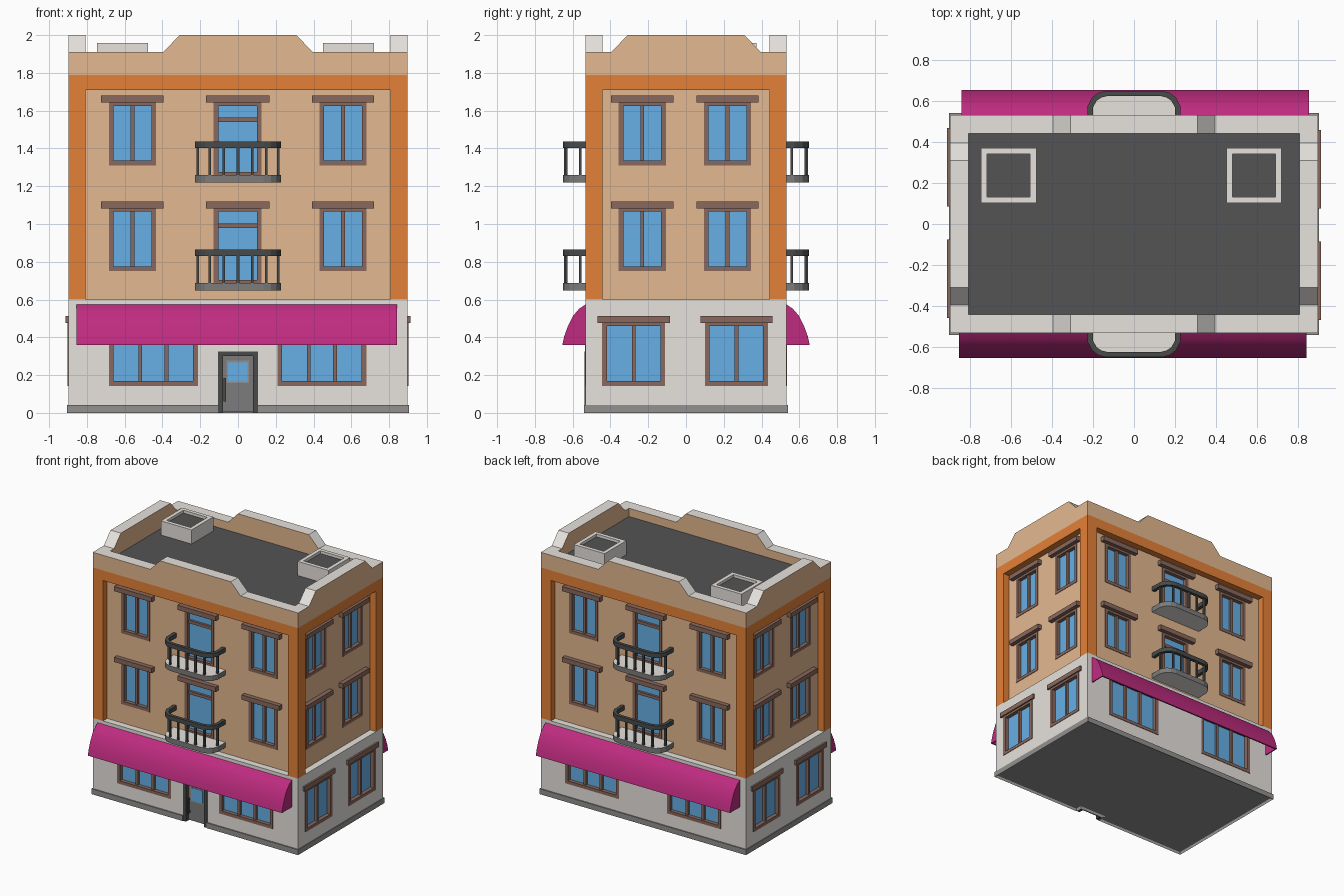
import bpy, bmesh, math
from mathutils import Matrix

if "Cube" in bpy.data.objects:
    bpy.data.objects.remove(bpy.data.objects["Cube"])

COLOURS = {
    "tan_wall": (228, 185, 144), "orange_trim": (229, 129, 56), "light_stone": (231, 227, 222),
    "pink_awning": (191, 44, 128), "brown_frame": (138, 105, 93), "blue_glass": (103, 176, 231),
    "roof_grey": (83, 83, 83), "mid_grey": (146, 145, 144), "dark_iron": (73, 75, 75),
    "door_grey": (124, 124, 124),
}
MATS = list(COLOURS)
TAN, ORANGE, STONE, PINK, BROWN, GLASS, ROOF, MID, IRON, DOOR = range(10)
for key, rgb in COLOURS.items():
    m = bpy.data.materials.new(key)
    m.diffuse_color = [((c / 255 + 0.055) / 1.055) ** 2.4 for c in rgb] + [1]
    m.use_nodes = True
    m.node_tree.nodes["Principled BSDF"].inputs["Base Color"].default_value = m.diffuse_color


def box(bm, x0, x1, y0, y1, z0, z1, mat, angle=0):
    r = bmesh.ops.create_cube(bm, size=1)
    mtx = Matrix.Rotation(angle, 4, "Z") @ \
        Matrix.Translation(((x0 + x1) / 2, (y0 + y1) / 2, (z0 + z1) / 2)) @ \
        Matrix.Diagonal((x1 - x0, y1 - y0, z1 - z0, 1))
    bmesh.ops.transform(bm, matrix=mtx, verts=r["verts"])
    for f in {f for v in r["verts"] for f in v.link_faces}:
        f.material_index = mat


def prism(bm, pts, a, b, axis, mat, top=None):
    """Extrude a 2D outline along an axis; faces that look up may take another colour."""
    def to3(p, d):
        return {"x": (d, *p), "y": (p[0], d, p[1]), "z": (*p, d)}[axis]
    lo, hi = ([bm.verts.new(to3(p, d)) for p in pts] for d in (a, b))
    n = len(pts)
    faces = [bm.faces.new(lo), bm.faces.new(hi)]
    faces += [bm.faces.new((lo[i], lo[(i + 1) % n], hi[(i + 1) % n], hi[i])) for i in range(n)]
    bmesh.ops.recalc_face_normals(bm, faces=faces)
    for f in faces:
        f.material_index = top if top is not None and f.normal.z > 0.3 else mat
    return faces


def finish(name, bm, angle=0, smooth=False):
    bmesh.ops.transform(bm, matrix=Matrix.Rotation(angle, 4, "Z"), verts=bm.verts)
    me = bpy.data.meshes.new(name)
    bm.to_mesh(me)
    bm.free()
    for key in MATS:
        me.materials.append(bpy.data.materials[key])
    ob = bpy.data.objects.new(name, me)
    bpy.context.collection.objects.link(ob)
    if smooth:
        bpy.ops.object.select_all(action="DESELECT")
        ob.select_set(True)
        bpy.context.view_layer.objects.active = ob
        bpy.ops.object.shade_smooth_by_angle(angle=math.radians(30))
    return ob


def window(name, holes, angle, wall, cx, w, z0, z1, panes, lintel, over, transom=False):
    """Window sunk into a wall at y = -wall, then turned to its side; cuts its own hole."""
    bm = bmesh.new()
    a, b, t, y, h = cx - w / 2, cx + w / 2, 0.025, -wall, 0.018
    front, back = y - 0.004, y + 0.035
    box(holes, a + 0.004, b - 0.004, y - 0.05, y + 0.034, z0 + 0.004, z1 - 0.004, BROWN, angle)
    box(bm, a, a + t, front, back, z0, z1, BROWN)
    box(bm, b - t, b, front, back, z0, z1, BROWN)
    box(bm, a + t, b - t, front, back, z0, z0 + t, BROWN)
    box(bm, a + t, b - t, front, back, z1 - h, z1, BROWN)
    box(bm, a + t, b - t, y + 0.026, back, z0 + t, z1 - h, GLASS)
    for i in range(1, panes):
        x = a + t + (w - 2 * t) * i / panes
        box(bm, x - 0.01, x + 0.01, y + 0.008, y + 0.03, z0 + t, z1 - h, BROWN)
    if transom:
        box(bm, a + t, b - t, y + 0.008, y + 0.03, z1 - 0.103, z1 - 0.08, BROWN)
    box(bm, a - over, b + over, y - lintel, y + 0.01, z1, z1 + 0.037, BROWN)
    finish(name, bm, angle)


def cut(ob, holes):
    """Subtract all openings from a wall block."""
    cutter = finish("cutter", holes)
    mod = ob.modifiers.new("openings", "BOOLEAN")
    mod.operation, mod.solver, mod.object = "DIFFERENCE", "EXACT", cutter
    bpy.context.view_layer.objects.active = ob
    bpy.ops.object.modifier_apply(modifier=mod.name)
    bpy.data.objects.remove(cutter)


X, Y = 0.898, 0.532       # outer walls
RX, RY = 0.846, 0.48      # recessed upper walls
NX, NY = 0.105, -0.49     # door niche
low_holes, high_holes = bmesh.new(), bmesh.new()

# plinth with a dark recessed underside
bm = bmesh.new()
px, py = 0.904, 0.541
plan = [(-px, -py), (-NX, -py), (-NX, NY), (NX, NY), (NX, -py), (px, -py), (px, py), (-px, py)]
base = prism(bm, plan, 0, 0.042, "z", MID)[0]
rim = bmesh.ops.inset_region(bm, faces=[base], thickness=0.022, depth=-0.01)["faces"]
for f in rim:
    f.material_index = STONE
finish("plinth", bm)

# parapet with raised middles
def crest(h):
    return [(-h, 1.79), (h, 1.79), (h, 1.91), (0.395, 1.91), (0.31, 2.0),
            (-0.31, 2.0), (-0.395, 1.91), (-h, 1.91)]


bm = bmesh.new()
for s in (-1, 1):
    prism(bm, crest(X), s * Y, s * (Y - 0.09), "y", TAN, STONE)
    prism(bm, crest(Y - 0.09), s * X, s * (X - 0.09), "x", TAN, STONE)
finish("parapet", bm)

# corner pillars and band
bm = bmesh.new()
for x in (-X, X - 0.09):
    for y in (-Y, Y - 0.09):
        box(bm, x, x + 0.09, y, y + 0.09, 0.6, 1.71, ORANGE)
box(bm, -X, X, -Y, Y, 1.71, 1.79, ORANGE)
finish("orange_pillars_and_band", bm)

# roof deck and roof vents
bm = bmesh.new()
box(bm, -0.808, 0.808, -0.442, 0.442, 1.79, 1.845, ROOF)
finish("roof_deck", bm)
for name, cx in (("left_vent", -0.612), ("right_vent", 0.586)):
    bm = bmesh.new()
    cy, h, t = 0.237, 0.135, 0.03
    for s in (-1, 1):
        xs, ys = sorted((cx + s * h, cx + s * (h - t))), sorted((cy + s * h, cy + s * (h - t)))
        box(bm, *xs, cy - h, cy + h, 1.845, 1.957, STONE)
        box(bm, cx - h + t, cx + h - t, *ys, 1.845, 1.957, STONE)
    box(bm, cx - h + t, cx + h - t, cy - h + t, cy + h - t, 1.845, 1.935, ROOF)
    finish(name, bm)

# front door in its niche
box(low_holes, -NX, NX, -0.6, NY, 0, 0.325, STONE)
bm = bmesh.new()
for s in (-1, 1):
    box(bm, *sorted((s * NX, s * 0.08)), -0.537, NY, 0, 0.3, IRON)
box(bm, -NX, NX, -0.537, NY, 0.3, 0.326, IRON)
box(bm, -0.08, 0.08, -0.505, NY, 0.005, 0.3, DOOR)
box(bm, -0.062, 0.058, -0.51, -0.5, 0.158, 0.277, MID)
box(bm, -0.053, 0.049, -0.513, -0.5, 0.167, 0.268, GLASS)
box(bm, -0.076, -0.064, -0.525, -0.515, 0.06, 0.185, IRON)
for z in (0.07, 0.165):
    box(bm, -0.076, -0.064, -0.515, -0.505, z, z + 0.01, IRON)
finish("front_door", bm)

# balcony outline and awning section
HALF = [(0.227, -RY), (0.227, -0.575), (0.205, -0.617), (0.175, -0.64), (0.135, -0.65)]
INNER = [(0.2, -RY), (0.2, -0.57), (0.182, -0.602), (0.16, -0.617), (0.13, -0.625)]
POSTS = [(0.213, -0.56), (0.15, -0.634), (0.075, -0.638), (0, -0.638)]
ARC = [(-0.53, 0.575), (-0.565, 0.552), (-0.597, 0.515), (-0.625, 0.46), (-0.645, 0.405), (-0.655, 0.36)]


def both(half):
    return half + [(-x, y) for x, y in reversed(half)]


for side, ang in (("front", 0), ("back", math.pi)):
    # awning: thin curved shell with end caps
    bm = bmesh.new()
    shell = ARC + [(-0.643, 0.36)] + [(y + 0.012, z - 0.01) for y, z in reversed(ARC[:-1])]
    prism(bm, shell, -0.855, 0.843, "x", PINK)
    for x in (-0.855, 0.835):
        prism(bm, ARC + [(-0.53, 0.36)], x, x + 0.008, "x", PINK)
    finish(side + "_awning", bm, ang, True)

    # shop windows, upper windows, balconies with doors
    for cx in (-0.448, 0.444):
        window(side + "_shop_window", low_holes, ang, Y, cx, 0.47, 0.143, 0.477, 3, 0.012, 0.025)
    for floor, dz, zb in (("second", 0, 0.648), ("third", 0.56, 1.22)):
        for cx in (-0.559, 0.556):
            window(f"{side}_{floor}_window", high_holes, ang, RY, cx, 0.25, 0.75 + dz,
                   1.083 + dz, 2, 0.035, 0.04)
        window(f"{side}_{floor}_balcony_door", high_holes, ang, RY, -0.002, 0.255, zb + 0.03,
               1.083 + dz, 1, 0.035, 0.04, transom=True)
        bm = bmesh.new()
        slab = prism(bm, both(HALF), zb, zb + 0.04, "z", DOOR, STONE)
        slab[0].material_index = STONE
        prism(bm, both(HALF) + both(INNER)[::-1], zb + 0.183, zb + 0.217, "z", IRON)
        for x, y in both(POSTS[:-1]) + POSTS[-1:]:
            box(bm, x - 0.007, x + 0.007, y - 0.007, y + 0.007, zb + 0.04, zb + 0.183, IRON)
        finish(f"{side}_{floor}_balcony", bm, ang)

# windows on the two short sides
for side, ang in (("right", math.pi / 2), ("left", -math.pi / 2)):
    for cx in (-0.277, 0.267):
        window(side + "_ground_window", low_holes, ang, X, cx, 0.333, 0.143, 0.477, 2, 0.014, 0.025)
    for floor, dz in (("second", 0), ("third", 0.56)):
        for cx in (-0.232, 0.22):
            window(f"{side}_{floor}_window", high_holes, ang, RX, cx, 0.25, 0.75 + dz,
                   1.083 + dz, 2, 0.035, 0.04)

# wall blocks with all openings cut out
bm = bmesh.new()
box(bm, -X, X, -Y, Y, 0.04, 0.6, STONE)
cut(finish("ground_storey", bm), low_holes)
bm = bmesh.new()
box(bm, -RX, RX, -RY, RY, 0.6, 1.71, TAN)
cut(finish("upper_walls", bm), high_holes)
